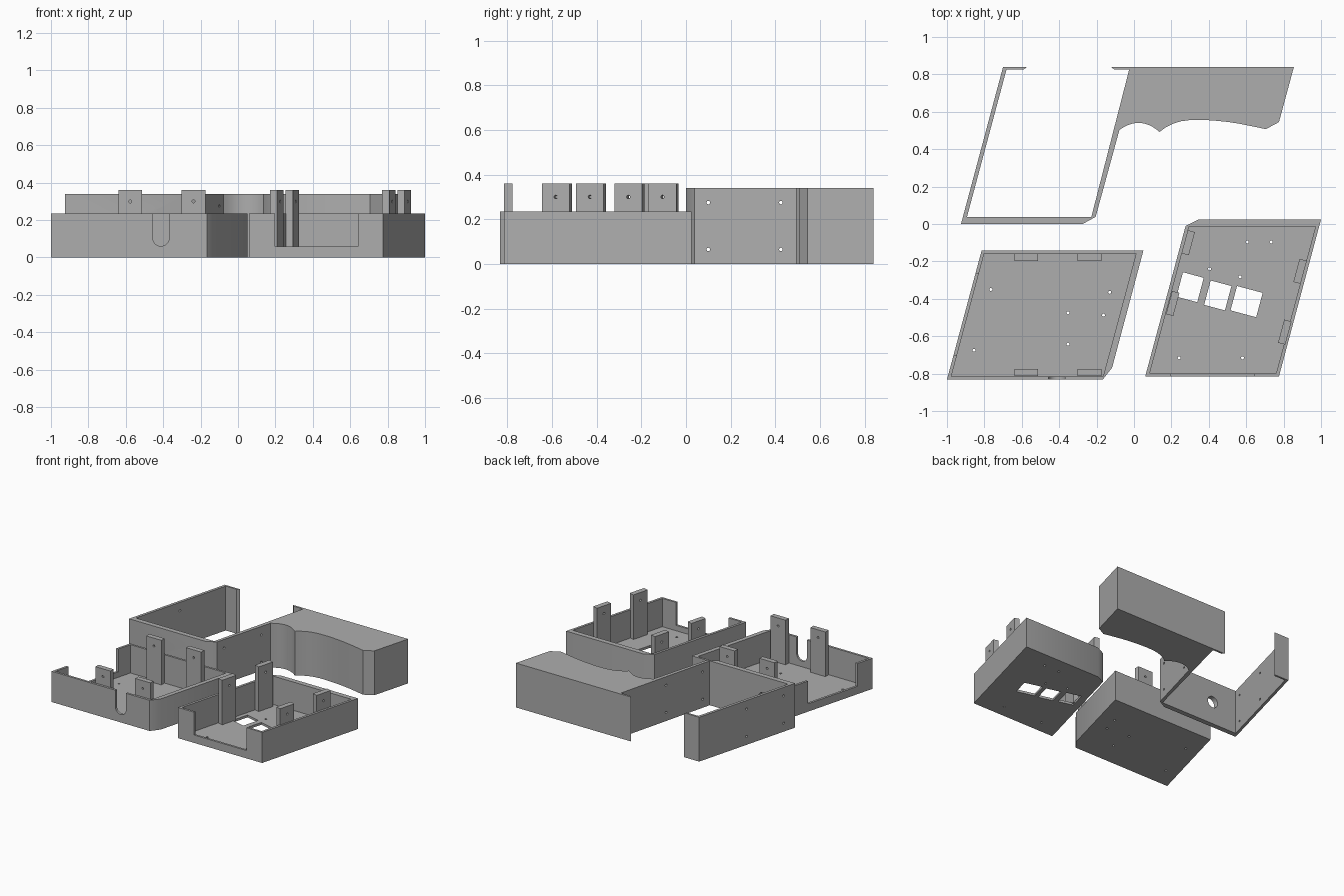
import bpy, bmesh, math
from mathutils import Vector, Matrix

if "Cube" in bpy.data.objects:
    bpy.data.objects.remove(bpy.data.objects["Cube"])

T = math.tan(math.radians(15))      # lean of the slanted walls
grey = bpy.data.materials.new("light grey")
grey.diffuse_color = (0.42, 0.42, 0.42, 1)
grey.use_nodes = True
grey.node_tree.nodes["Principled BSDF"].inputs["Base Color"].default_value = grey.diffuse_color


def prism(name, pts, z0, z1):
    """Extrude a plan outline between two heights."""
    bm = bmesh.new()
    low = [bm.verts.new((x, y, z0)) for x, y in pts]
    f = bm.faces.new(low)
    up = bmesh.ops.extrude_face_region(bm, geom=[f])["geom"]
    bmesh.ops.translate(bm, vec=(0, 0, z1 - z0),
                        verts=[v for v in up if isinstance(v, bmesh.types.BMVert)])
    bmesh.ops.recalc_face_normals(bm, faces=bm.faces)
    return finish(name, bm)


def rod(p, axis, r, length, n=16):
    """Round cutter centred on p."""
    bm = bmesh.new()
    rot = Vector((0, 0, 1)).rotation_difference(Vector(axis)).to_matrix().to_4x4()
    bmesh.ops.create_cone(bm, cap_ends=True, segments=n, radius1=r, radius2=r,
                          depth=length, matrix=Matrix.Translation(p) @ rot)
    return finish("cutter", bm)


def block(name, cx, cy, w, d, z0, z1, deg=0):
    """Upright box turned about z."""
    c, s = math.cos(math.radians(deg)), math.sin(math.radians(deg))
    pts = [(cx + x * c - y * s, cy + x * s + y * c) for x, y in
           ((-w/2, -d/2), (w/2, -d/2), (w/2, d/2), (-w/2, d/2))]
    return prism(name, pts, z0, z1)


def finish(name, bm):
    me = bpy.data.meshes.new(name)
    bm.to_mesh(me)
    bm.free()
    me.materials.append(grey)
    ob = bpy.data.objects.new(name, me)
    bpy.context.collection.objects.link(ob)
    return ob


def cut(ob, cutters):
    """Subtract every cutter, then remove it."""
    for c in cutters:
        c.hide_render = True
        m = ob.modifiers.new("cut", 'BOOLEAN')
        m.operation, m.solver, m.object = 'DIFFERENCE', 'EXACT', c
    bpy.context.view_layer.update()
    dg = bpy.context.evaluated_depsgraph_get()
    me = bpy.data.meshes.new_from_object(ob.evaluated_get(dg))
    ob.modifiers.clear()
    ob.data = me
    for c in cutters:
        bpy.data.objects.remove(c)


def smooth(ob):
    bpy.ops.object.select_all(action='DESELECT')
    ob.select_set(True)
    bpy.context.view_layer.objects.active = ob
    bpy.ops.object.shade_smooth_by_angle(angle=math.radians(30))


def arc(a, b, bulge, n=10):
    """Points of a shallow curve from a to b, bulging to the left."""
    a, b = Vector(a), Vector(b)
    nrm = Vector((-(b - a).y, (b - a).x)).normalized()
    return [tuple(a.lerp(b, i / n) + nrm * bulge * (1 - (2 * i / n - 1) ** 2))
            for i in range(n + 1)]


H, FLOOR, SILL, POST = 0.235, 0.018, 0.06, 0.36

# Left tray: shell, side opening, cable notch and screw holes
left = prism("left_tray", [(-1, -.832), (-.167, -.832), (-.117, -.768),
                           (.05, -.143), (-.815, -.143)], 0, H)
y0, y1 = -.815, -.159
xl, xr = -.977, -.165
cuts = [prism("cutter", [(xl, y0), (xr, y0), (xr + (y1 - y0) * T, y1),
                         (xl + (y1 - y0) * T, y1)], FLOOR, .4)]
ya, yb = -.70, -.265
wa, wb = -1 + (ya + .832) * T, -1 + (yb + .832) * T
cuts.append(prism("cutter", [(wa - .03, ya), (wa + .03, ya), (wb + .03, yb),
                             (wb - .03, yb)], SILL, .4))
cuts.append(rod((-.412, -.825, .105), (0, 1, 0), .044, .06, 24))
cuts.append(block("cutter", -.412, -.825, .088, .06, .105, .4))
for x, y in ((-.765, -.35), (-.13, -.365), (-.353, -.475), (-.163, -.487),
             (-.353, -.642), (-.856, -.675)):
    cuts.append(rod((x, y, 0), (0, 0, 1), .008, .1))
cut(left, cuts)
smooth(left)

# Left tray posts
for x in (-.576, -.238):
    for n, y in (("front", -.795), ("back", -.178)):
        p = block("left_tray_%s_post" % n, x, y, .128, .038, .01, POST)
        cut(p, [rod((x, y, .3), (0, 1, 0), .008, .1)])

# Right tray: shell, front opening, windows and screw holes
right = prism("right_tray", [(.06, -.815), (.775, -.815), (1, .025), (.347, .025),
                             (.276, -.01)], 0, H)
y0, y1 = -.799, -.013
xl, xr = .084, .76
cuts = [prism("cutter", [(xl, y0), (xr, y0), (xr + (y1 - y0) * T, y1),
                         (xl + (y1 - y0) * T, y1)], FLOOR, .4),
        block("cutter", .42, -.815, .445, .06, SILL, .4)]
for x, y, w in ((.300, -.338, .115), (.448, -.382, .115), (.602, -.415, .142)):
    cuts.append(block("cutter", x, y, w, .135, -.05, .05, -15))
for x, y in ((.605, -.096), (.733, -.096), (.404, -.24), (.567, -.283),
             (.241, -.716), (.58, -.716)):
    cuts.append(rod((x, y, 0), (0, 0, 1), .008, .1))
cut(right, cuts)
smooth(right)

# Right tray posts, turned with the slanted walls
for n, x, y in (("left", .29, -.1), ("left", .207, -.425),
                ("right", .888, -.253), ("right", .806, -.578)):
    p = block("right_tray_%s_post" % n, x, y, .04, .128, .01, POST, -15)
    cut(p, [rod((x, y, .3), (math.cos(math.radians(15)), -math.sin(math.radians(15)), 0),
                .008, .1)])

# Open frame: three walls with two rear lips and a curved solid grip
F, BACK = .34, .84
grip = (arc((.855, .84), (.775, .545), 0, 1) + [(.705, .507)]
        + [(.64, .521), (.57, .535), (.5, .546), (.43, .553), (.36, .557),
           (.3, .556), (.25, .549), (.21, .537), (.17, .517)]
        + arc((.137, .492), (-.078, .503), -.043))
frame = prism("frame_and_grip", [
    (-.925, 0), (-.275, 0), (-.205, .038)] + grip[::-1] + [
    (-.122, BACK), (-.105, .825), (-.026, .825), (-.228, .038), (-.893, .038),
    (-.682, .825), (-.59, .825), (-.573, BACK), (-.70, BACK)], 0, F)
cuts = [rod((-.685, .02, .175), (0, 1, 0), .044, .12, 32)]
for y in (.1, .425):
    for z in (.065, .275):
        for x in (-.913, -.226):
            # side wall screw holes
            cuts.append(rod((x + y * T, y, z), (1, 0, 0), .008, .09))
cut(frame, cuts)
smooth(frame)
